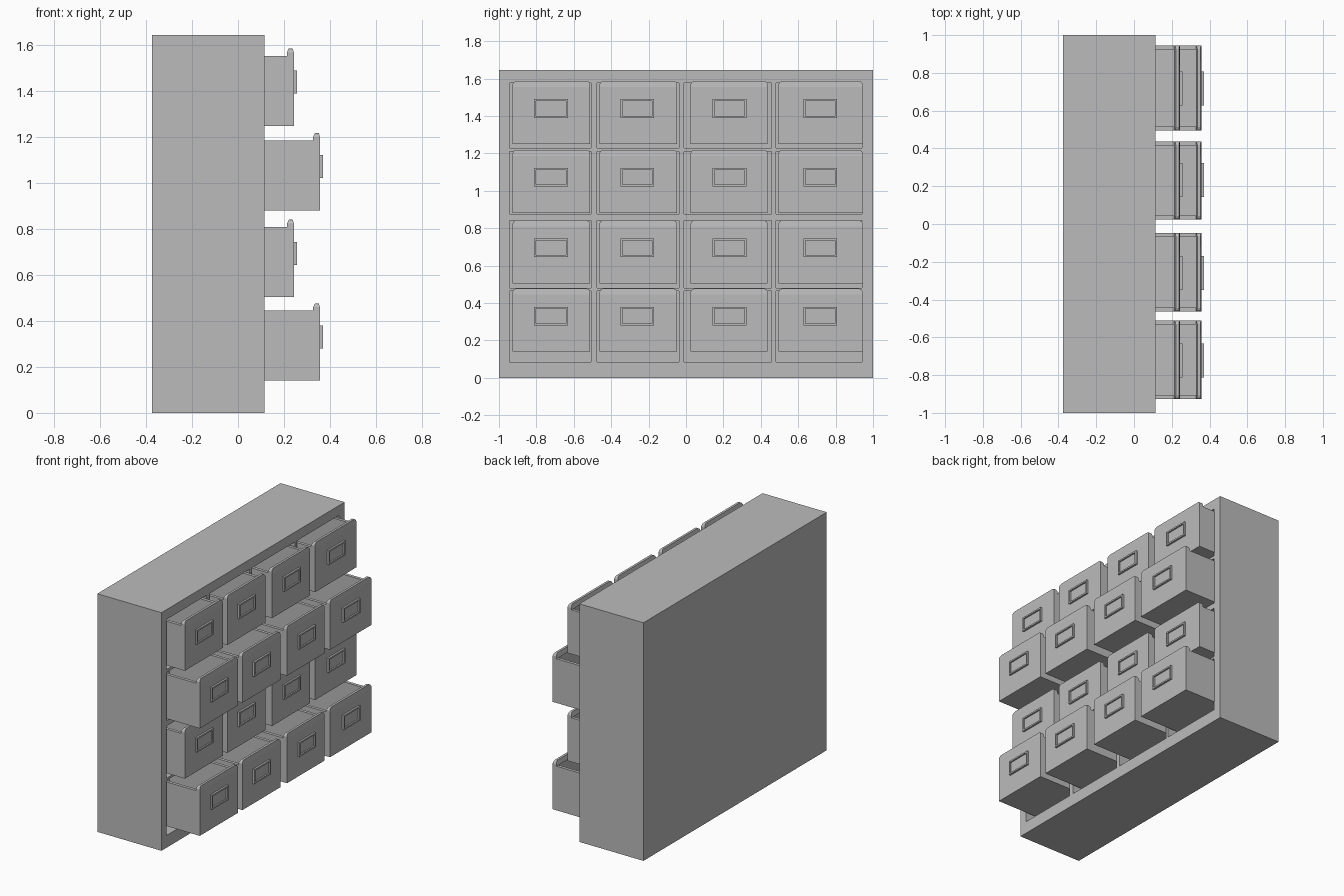
import bpy, bmesh
from mathutils import Vector

old = bpy.data.objects.get("Cube")
if old:
    bpy.data.objects.remove(old, do_unlink=True)

# One grey paint for everything
grey = bpy.data.materials.new("plain_grey")
grey.use_nodes = True
colour = (0.5, 0.5, 0.5, 1)
grey.diffuse_color = colour
grey.node_tree.nodes["Principled BSDF"].inputs["Base Color"].default_value = colour


def add_box(bm, x, y, z):
    """Add a box given (min, max) pairs and return its faces."""
    verts = bmesh.ops.create_cube(bm, size=1)["verts"]
    for v in verts:
        v.co = Vector([lo + (c + 0.5) * (hi - lo) for c, (lo, hi) in zip(v.co, (x, y, z))])
    return list({f for v in verts for f in v.link_faces})


def recess(bm, faces, axis, rim, depth):
    """Inset the face pointing along the axis and push it inwards."""
    bm.normal_update()
    face = max(faces, key=lambda f: f.normal.dot(axis))
    bmesh.ops.inset_region(bm, faces=[face], thickness=rim)
    floor = bmesh.ops.extrude_discrete_faces(bm, faces=[face])["faces"][0]
    bmesh.ops.translate(bm, verts=floor.verts, vec=-axis * depth)


def finish(bm, name):
    bmesh.ops.recalc_face_normals(bm, faces=bm.faces)
    mesh = bpy.data.meshes.new(name)
    bm.to_mesh(mesh)
    bm.free()
    mesh.materials.append(grey)
    obj = bpy.data.objects.new(name, mesh)
    bpy.context.collection.objects.link(obj)
    return obj


X, Z = Vector((1, 0, 0)), Vector((0, 0, 1))

# Compartments and drawers: columns along y, rows along z
cell_cols = [(-0.945, -0.508), (-0.476, -0.037), (-0.01, 0.457), (0.48, 0.94)]
cell_rows = [(0.085, 0.465), (0.48, 0.84), (0.877, 1.21), (1.23, 1.577)]
drawer_cols = [(-0.927, -0.512), (-0.462, -0.047), (0.025, 0.437), (0.495, 0.945)]
drawer_rows = [(0.14, 0.357), (0.505, 0.243), (0.882, 0.357), (1.25, 0.243)]
label_cols = [-0.722, -0.26, 0.233, 0.717]

# Cabinet with compartments cut into its drawer side
bm = bmesh.new()
add_box(bm, (-0.375, 0.115), (-1, 1), (0, 1.645))
cabinet = finish(bm, "cabinet")
bm = bmesh.new()
for y in cell_cols:
    for z in cell_rows:
        add_box(bm, (-0.33, 0.2), y, z)
cutter = finish(bm, "compartment_cutter")
cutter.hide_render = True
cut = cabinet.modifiers.new("compartments", "BOOLEAN")
cut.operation, cut.solver, cut.object = "DIFFERENCE", "EXACT", cutter
bpy.context.view_layer.objects.active = cabinet
bpy.ops.object.modifier_apply(modifier=cut.name)
bpy.data.objects.remove(cutter, do_unlink=True)


def drawer(name, y, label_y, bottom, front):
    # Tray
    bm = bmesh.new()
    rim_z = bottom + 0.305
    tray = add_box(bm, (front - 0.53, front), y, (bottom, rim_z))
    recess(bm, tray, Z, 0.03, 0.24)
    finish(bm, name + "_tray")

    # Raised lip on the front panel, clipped at both ends and at its edges
    bm = bmesh.new()
    outline = [(y[0], 0), (y[1], 0), (y[1], 0.015), (y[1] - 0.006, 0.026), (y[1] - 0.018, 0.032),
               (y[0] + 0.018, 0.032), (y[0] + 0.006, 0.026), (y[0], 0.015)]
    base = bm.faces.new([bm.verts.new((front - 0.03, a, rim_z + b)) for a, b in outline])
    side = bmesh.ops.extrude_face_region(bm, geom=[base])["geom"]
    bmesh.ops.translate(bm, vec=X * 0.03, verts=[g for g in side if isinstance(g, bmesh.types.BMVert)])
    for v in bm.verts:
        if v.co.z > rim_z + 0.02:
            rise = v.co.z - rim_z - 0.015
            v.co.x += -rise * 0.3 if v.co.x > front - 0.015 else rise * 0.5
    finish(bm, name + "_lip")

    # Label holder
    bm = bmesh.new()
    frame = add_box(bm, (front - 0.002, front + 0.013), (label_y - 0.09, label_y + 0.09),
                    (bottom + 0.14, bottom + 0.24))
    recess(bm, frame, X, 0.015, 0.01)
    finish(bm, name + "_label_holder")


for r, (bottom, front) in enumerate(drawer_rows):
    for c, y in enumerate(drawer_cols):
        drawer(f"drawer_row{r + 1}_column{c + 1}", y, label_cols[c], bottom, front)
